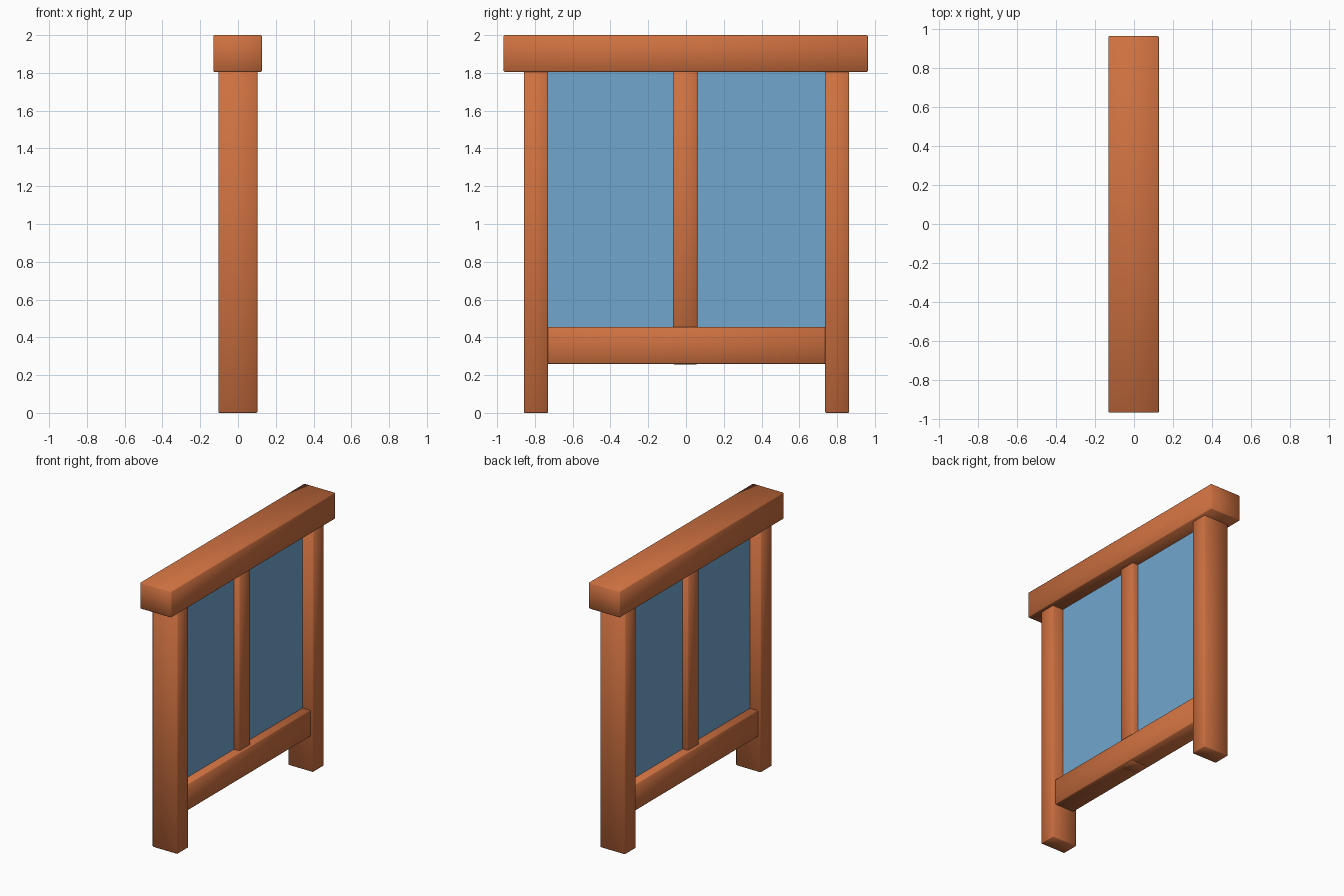
import bpy
import bmesh

cube = bpy.data.objects.get("Cube")
if cube:
    bpy.data.objects.remove(cube, do_unlink=True)


def make_material(name, rgb):
    mat = bpy.data.materials.new(name)
    mat.use_nodes = True
    color = (*rgb, 1.0)
    mat.diffuse_color = color
    mat.node_tree.nodes["Principled BSDF"].inputs["Base Color"].default_value = color
    return mat


def box(name, xs, ys, zs, mat, bevel=0.0):
    """Box spanning the given ranges, with optional softened edges."""
    bm = bmesh.new()
    bmesh.ops.create_cube(bm, size=1.0)
    spans = (xs, ys, zs)
    for v in bm.verts:
        v.co = [(a + b) / 2 + c * (b - a) for c, (a, b) in zip(v.co, spans)]
    if bevel:
        bmesh.ops.bevel(bm, geom=bm.edges[:], offset=bevel, segments=1,
                        profile=0.5, affect='EDGES')
        for f in bm.faces:
            f.smooth = True
    mesh = bpy.data.meshes.new(name)
    bm.to_mesh(mesh)
    bm.free()
    mesh.materials.append(mat)
    obj = bpy.data.objects.new(name, mesh)
    bpy.context.collection.objects.link(obj)
    return obj


wood = make_material("warm wood", (0.62, 0.165, 0.052))
glass = make_material("blue glass", (0.17, 0.38, 0.61))
SOFT = 0.005

# Overhanging cap beam
box("top_beam", (-0.13, 0.127), (-0.966, 0.963), (1.805, 2.0), wood, SOFT)

# Side posts
for name, y in (("front_post", -0.794), ("back_post", 0.8)):
    box(name, (-0.104, 0.102), (y - 0.064, y + 0.064), (0.0, 1.81), wood, SOFT)

# Lower rail between the posts
box("bottom_rail", (-0.08, 0.08), (-0.735, 0.742), (0.26, 0.456), wood, SOFT)

# Central divider, running through the rail
box("centre_divider", (-0.06, 0.06), (-0.069, 0.06), (0.257, 1.81), wood, SOFT)

# Window panes either side of the divider
for name, ys in (("front_pane", (-0.735, -0.06)), ("back_pane", (0.05, 0.742))):
    box(name, (-0.015, 0.015), ys, (0.45, 1.81), glass)
